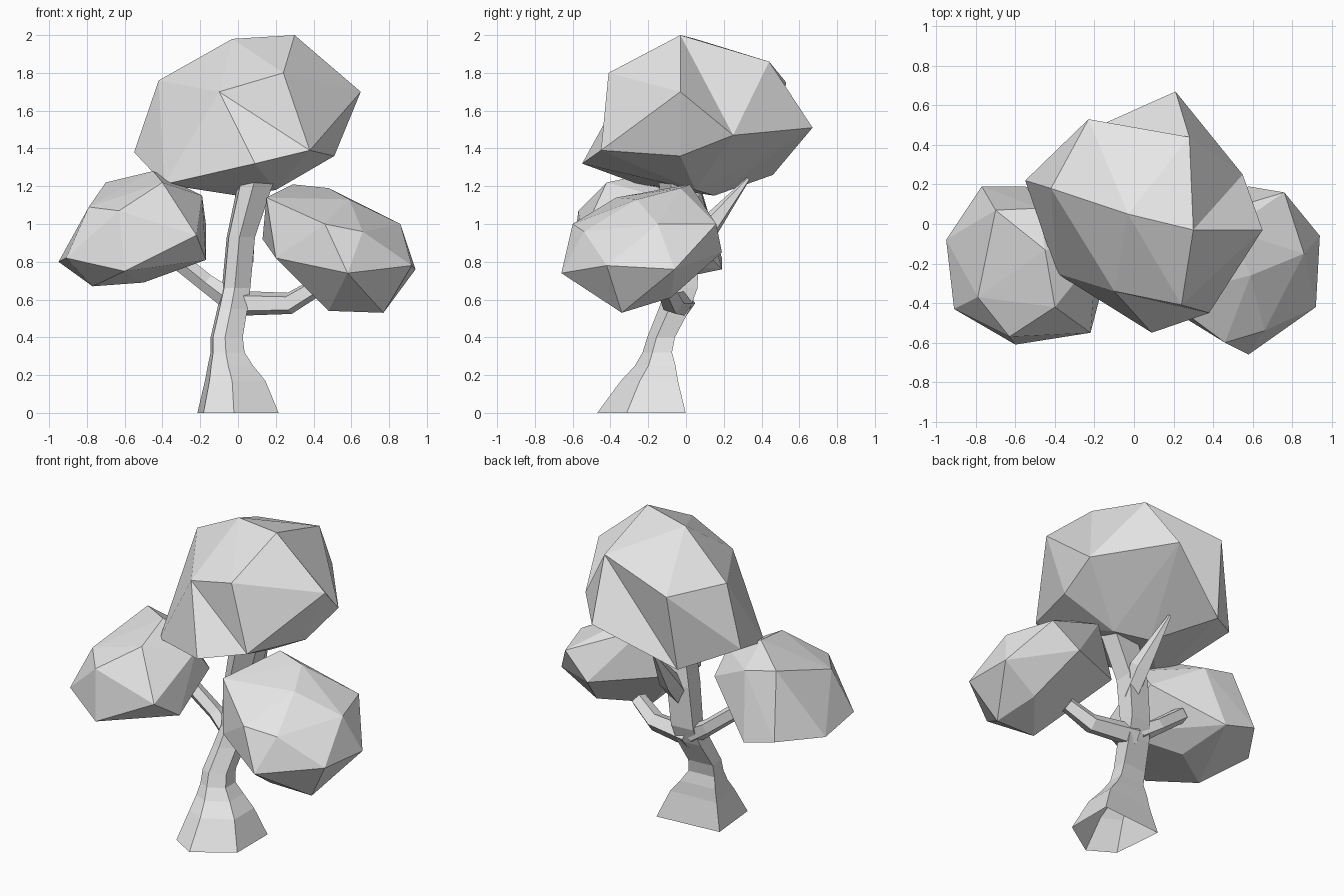
import bpy
import bmesh
import math
from mathutils import Vector

default_cube = bpy.data.objects.get("Cube")
if default_cube:
    bpy.data.objects.remove(default_cube, do_unlink=True)


def make_material(name, colour):
    material = bpy.data.materials.new(name)
    material.use_nodes = True
    material.diffuse_color = colour
    shader = next(n for n in material.node_tree.nodes if n.type == 'BSDF_PRINCIPLED')
    shader.inputs["Base Color"].default_value = colour
    return material


pale_grey = make_material("pale grey", (.8, .8, .8, 1))


def add_object(name, bm):
    bmesh.ops.recalc_face_normals(bm, faces=bm.faces[:])
    mesh = bpy.data.meshes.new(name)
    bm.to_mesh(mesh)
    bm.free()
    mesh.materials.append(pale_grey)
    obj = bpy.data.objects.new(name, mesh)
    bpy.context.scene.collection.objects.link(obj)
    return obj


def foliage(name, corners, dents=()):
    """Faceted leaf mass: a hull around corners, with some edges turned inward."""
    bm = bmesh.new()
    verts = [bm.verts.new(corner) for corner in corners]
    hull = bmesh.ops.convex_hull(bm, input=verts)
    dent_edges = [bm.edges.get((verts[a], verts[b])) for a, b in dents]
    bmesh.ops.rotate_edges(bm, edges=[e for e in dent_edges if e])
    loose = {v for v in hull["geom_interior"] + hull["geom_unused"]
             if isinstance(v, bmesh.types.BMVert)}
    bmesh.ops.delete(bm, geom=list(loose), context='VERTS')
    return add_object(name, bm)


def skin_rings(bm, rings):
    """Join neighbouring rings with quads and close the tip."""
    count = len(rings[0])
    for low, high in zip(rings, rings[1:]):
        for i in range(count):
            j = (i + 1) % count
            bm.faces.new((low[i], low[j], high[j], high[i]))
    bm.faces.new(rings[-1])


def trunk(name, outline, levels):
    """Stack of level outlines, each given as centre x, y, z and two radii."""
    bm = bmesh.new()
    rings = [[bm.verts.new((x + rx * u, y + ry * v, z)) for u, v in outline]
             for x, y, z, rx, ry in levels]
    skin_rings(bm, rings)
    return add_object(name, bm)


def branch(name, path, radii, sides=5):
    """Tapered limb whose rings stand square to its path."""
    bm = bmesh.new()
    points = [Vector(p) for p in path]
    rings = []
    for i, (point, radius) in enumerate(zip(points, radii)):
        along = points[min(i + 1, len(points) - 1)] - points[max(i - 1, 0)]
        turn = along.to_track_quat('Z', 'Y')
        ring = []
        for k in range(sides):
            a = math.tau * k / sides
            offset = Vector((math.cos(a), math.sin(a), 0)) * radius
            ring.append(bm.verts.new(point + turn @ offset))
        rings.append(ring)
    skin_rings(bm, rings)
    return add_object(name, bm)


# Leaning five-sided trunk with a flared, open foot
trunk("trunk", [(1, .95), (-1, .8), (-.85, -.6), (-.1, -1), (1, -.35)], [
    (0, -.23, 0, .215, .24),
    (-.015, -.19, .17, .16, .155),
    (-.04, -.16, .25, .12, .11),
    (-.055, -.15, .32, .09, .08),
    (-.06, -.13, .4, .085, .075),
    (-.03, -.06, .55, .08, .085),
    (-.01, -.02, .66, .075, .085),
    (.015, -.02, .93, .075, .095),
    (.1, -.05, 1.24, .095, .095),
])

# Side limbs and the pointed back limb
branch("left_branch",
       [(-.02, -.02, .58), (.27, -.07, .58), (.42, -.11, .67)], (.07, .06, .05))
branch("right_branch",
       [(-.04, -.02, .6), (-.17, .01, .69), (-.36, 0, .84)], (.06, .05, .05))
branch("back_branch",
       [(.03, -.01, .82), (.04, .11, .97), (0, .33, 1.24)], (.06, .065, .01))

# Large crown
foliage("top_foliage", [
    (.3, -.03, 2), (-.03, .05, 1.98), (-.42, .18, 1.76), (-.55, .22, 1.38),
    (-.1, -.34, 1.7), (.24, -.41, 1.8), (.65, -.03, 1.7), (.38, -.45, 1.39),
    (.09, -.55, 1.32), (.55, .25, 1.47), (.51, -.03, 1.36), (.28, .44, 1.86),
    (.21, .67, 1.51), (-.23, .53, 1.75), (-.39, -.25, 1.21), (0, .15, 1.15),
    (.2, .05, 1.18), (-.26, .46, 1.26),
], dents=[(5, 8), (13, 12), (6, 11)])

# Lower leaf masses
foliage("left_foliage", [
    (.58, -.66, .74), (.46, -.6, 1), (.59, -.26, 1.13), (.86, -.15, 1),
    (.94, -.06, .76), (.92, -.42, .78), (.77, -.34, .53), (.48, -.35, .54),
    (.76, .16, 1), (.58, .19, .85), (.48, -.03, 1.19), (.29, .02, 1.21),
    (.15, -.37, 1.14), (.13, -.05, .92), (.2, -.44, .82), (.7, -.08, .61),
    (.66, -.54, .96),
])
foliage("right_foliage", [
    (-.79, -.37, 1.09), (-.63, -.57, 1.07), (-.4, -.42, 1.22), (-.22, -.55, .94),
    (-.6, -.61, .75), (-.91, -.43, .82), (-.95, -.08, .8), (-.7, .07, 1.22),
    (-.45, -.13, 1.28), (-.77, .19, .82), (-.55, .19, .76), (-.48, .08, 1.17),
    (-.77, -.32, .67), (-.5, -.15, .69), (-.17, -.36, .81), (-.19, -.16, 1.15),
    (-.17, -.05, 1),
])
